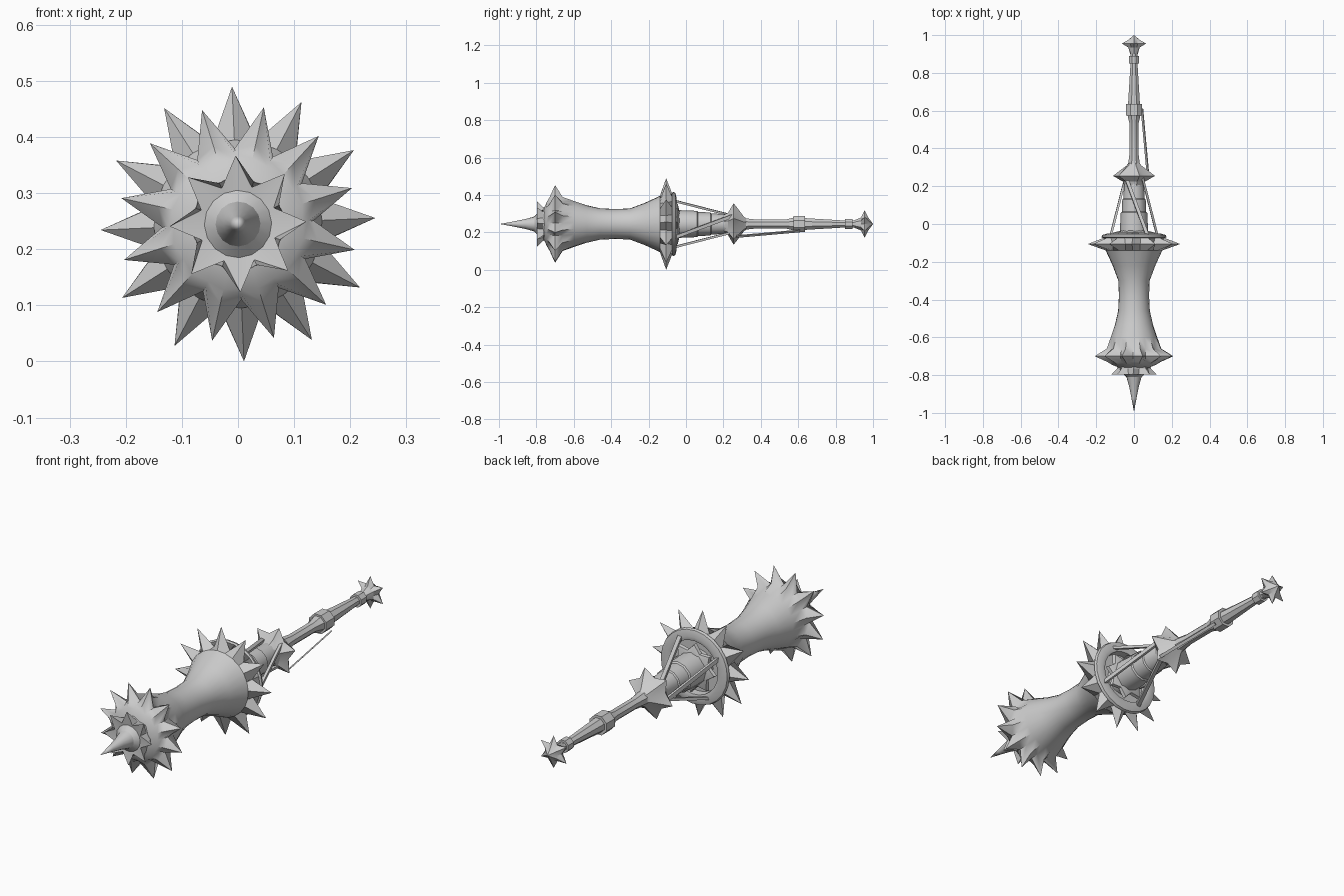
import bpy, bmesh, math
from mathutils import Vector

if "Cube" in bpy.data.objects:
    bpy.data.objects.remove(bpy.data.objects["Cube"])

AXIS_Z = 0.245
steel = bpy.data.materials.new("grey steel")
steel.diffuse_color = (0.6, 0.6, 0.6, 1)
steel.use_nodes = True
steel.node_tree.nodes["Principled BSDF"].inputs["Base Color"].default_value = steel.diffuse_color


def finish(name, bm, angle=30):
    bmesh.ops.remove_doubles(bm, verts=bm.verts, dist=1e-5)
    bmesh.ops.recalc_face_normals(bm, faces=bm.faces)
    me = bpy.data.meshes.new(name)
    bm.to_mesh(me)
    bm.free()
    me.materials.append(steel)
    ob = bpy.data.objects.new(name, me)
    bpy.context.collection.objects.link(ob)
    bpy.ops.object.select_all(action='DESELECT')
    ob.select_set(True)
    bpy.context.view_layer.objects.active = ob
    bpy.ops.object.shade_smooth_by_angle(angle=math.radians(angle))
    return ob


def polar(y, r, deg):
    a = math.radians(deg)
    return Vector((r * math.cos(a), y, AXIS_Z + r * math.sin(a)))


def lathe(name, rows, segs, turn=0, angle=30):
    """Rows are (y, radius on even sides, radius on odd sides), spun about y."""
    bm = bmesh.new()
    rings = []
    for row in rows:
        y, even, odd = row if len(row) == 3 else (row[0], row[1], row[1])
        rings.append([bm.verts.new(polar(y, odd if i % 2 else even, turn + 360 * i / segs))
                      for i in range(segs)])
    for a, b in zip(rings, rings[1:]):
        for i in range(segs):
            j = (i + 1) % segs
            bm.faces.new((a[i], a[j], b[j], b[i]))
    for ring, row in ((rings[0], rows[0]), (rings[-1], rows[-1])):
        if row[1] > 0.001:
            bm.faces.new(ring)
    return finish(name, bm, angle)


def strut(name, a, b, width, thick):
    """Flat bar between two points, its broad side facing away from the axis."""
    bm = bmesh.new()
    d = (b - a).normalized()
    mid = (a + b) / 2
    out = Vector((mid.x, 0, mid.z - AXIS_Z))
    side = d.cross(out).normalized()
    out = side.cross(d).normalized()
    ends = [[bm.verts.new(p + side * s * width / 2 + out * t * thick / 2)
             for s, t in ((-1, -1), (1, -1), (1, 1), (-1, 1))] for p in (a, b)]
    for ring in ends:
        bm.faces.new(ring)
    for i in range(4):
        j = (i + 1) % 4
        bm.faces.new((ends[0][i], ends[0][j], ends[1][j], ends[1][i]))
    return finish(name, bm)


# Waisted head with two rings of twelve spikes and a hollow rear rim
lathe("spiked_head", [
    (-0.765, 0.07), (-0.745, 0.115, 0.12), (-0.73, 0.125, 0.145),
    (-0.70, 0.135, 0.213), (-0.66, 0.132, 0.148), (-0.60, 0.122, 0.126),
    (-0.53, 0.10), (-0.46, 0.084), (-0.38, 0.08), (-0.30, 0.083),
    (-0.22, 0.113), (-0.14, 0.15), (-0.106, 0.245, 0.152), (-0.075, 0.165),
    (-0.07, 0.172), (-0.058, 0.168), (-0.05, 0.14), (-0.055, 0.122),
    (-0.09, 0.12), (-0.09, 0.05)], 24, 2.5, 35)

# Eight-spike crown and long front point
lathe("front_crown", [
    (-0.74, 0.085), (-0.765, 0.09, 0.08), (-0.797, 0.122, 0.07), (-0.792, 0.06),
    (-0.81, 0.04), (-0.86, 0.026), (-0.92, 0.014), (-0.995, 0)], 16, 2, 30)

# Socket behind the head, with a jagged collar
lathe("socket", [(-0.09, 0.075), (0.0, 0.073), (0.06, 0.07), (0.065, 0.064),
                 (0.13, 0.062), (0.135, 0.057), (0.24, 0.05)], 12, 0)
lathe("jagged_collar", [(-0.065, 0.07), (-0.06, 0.115, 0.082),
                        (-0.045, 0.11, 0.08), (-0.035, 0.07)], 16, 5)

# Six-pointed guard
lathe("guard", [(0.20, 0.05), (0.225, 0.062, 0.055), (0.255, 0.115, 0.078),
                (0.31, 0.04, 0.038), (0.33, 0.026)], 12, 15)

# Shaft with grip collars
lathe("shaft", [(0.31, 0.034), (0.38, 0.025), (0.53, 0.025), (0.575, 0.037),
                (0.575, 0.046), (0.635, 0.046), (0.635, 0.034), (0.85, 0.02),
                (0.85, 0.03), (0.89, 0.03), (0.89, 0.02), (0.94, 0.024)], 8, 22.5)

# Six-pointed pommel
lathe("pommel", [(0.90, 0.02), (0.935, 0.034, 0.03), (0.955, 0.074, 0.04),
                 (0.975, 0.034, 0.03), (1.0, 0)], 12, 30)

# Twisted braces from rim to guard
for k in range(4):
    a = -30 + 90 * k
    strut(f"brace_{k + 1}", polar(-0.06, 0.142, a), polar(0.25, 0.062, a + 75), 0.018, 0.012)

# Thin bar along the shaft
strut("side_bar", Vector((0.073, 0.27, 0.178)), Vector((0.042, 0.61, 0.208)), 0.014, 0.006)
